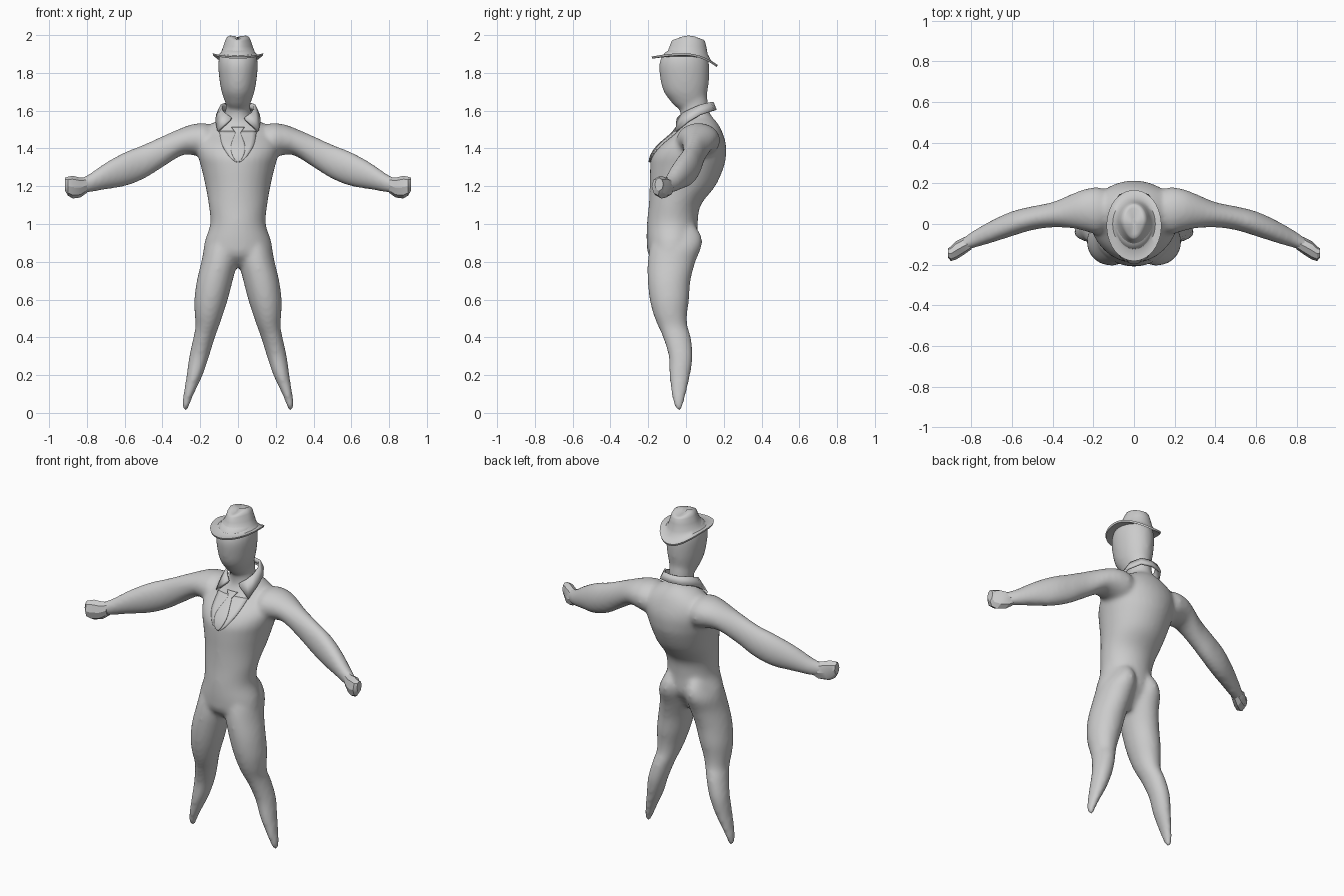
import bpy, bmesh, math
from mathutils import Vector
from mathutils.bvhtree import BVHTree

if "Cube" in bpy.data.objects:
    bpy.data.objects.remove(bpy.data.objects["Cube"])

grey = bpy.data.materials.new("plain grey")
grey.diffuse_color = (0.6, 0.6, 0.6, 1)
grey.use_nodes = True
grey.node_tree.nodes["Principled BSDF"].inputs["Base Color"].default_value = grey.diffuse_color


def finish(bm, name, angle=40):
    bmesh.ops.recalc_face_normals(bm, faces=bm.faces)
    me = bpy.data.meshes.new(name)
    bm.to_mesh(me)
    bm.free()
    me.materials.append(grey)
    ob = bpy.data.objects.new(name, me)
    bpy.context.collection.objects.link(ob)
    activate(ob)
    bpy.ops.object.shade_smooth_by_angle(angle=math.radians(angle))
    return ob


def activate(ob):
    bpy.ops.object.select_all(action='DESELECT')
    ob.select_set(True)
    bpy.context.view_layer.objects.active = ob


def spline(rows, steps):
    """Catmull-Rom interpolation between section rows."""
    out = []
    for i in range(len(rows) - 1):
        p = [rows[max(0, min(len(rows) - 1, i + k))] for k in (-1, 0, 1, 2)]
        for s in range(steps):
            t = s / steps
            out.append([0.5 * (2 * b + (c - a) * t + (2 * a - 5 * b + 4 * c - d) * t * t
                               + (3 * b - a - 3 * c + d) * t ** 3) for a, b, c, d in zip(*p)])
    return out + [list(rows[-1])]


def skin(bm, rings):
    """Bridge rings of points and cap both ends."""
    vs = [[bm.verts.new(p) for p in r] for r in rings]
    n = len(vs[0])
    for a, b in zip(vs, vs[1:]):
        for i in range(n):
            bm.faces.new((a[i], a[(i + 1) % n], b[(i + 1) % n], b[i]))
    bm.faces.new(vs[0])
    bm.faces.new(vs[-1])


def loft(bm, rows, axis='z', side=1, steps=4, n=32):
    """Elliptic sections: z rows are (z, x0, x1, y0, y1), x rows are (x, z0, z1, y0, y1)."""
    rings = []
    for t, a0, a1, b0, b1 in spline(rows, steps):
        ring = []
        for k in range(n):
            th = 2 * math.pi * k / n
            a = (a0 + a1) / 2 + (a1 - a0) / 2 * math.cos(th)
            b = (b0 + b1) / 2 + (b1 - b0) / 2 * math.sin(th)
            ring.append((a * side, b, t) if axis == 'z' else (t * side, b, a))
        rings.append(ring)
    skin(bm, rings)


def sym(rows):
    return [(z, -w, w, f, b) for z, w, f, b in rows]


# Body sections
torso = sym([(.77, .06, -.13, -.02), (.83, .17, -.195, .02), (.9, .178, -.208, .06),
             (1.0, .147, -.207, .062), (1.1, .155, -.197, .078), (1.2, .172, -.192, .155),
             (1.3, .195, -.19, .2), (1.36, .212, -.182, .212), (1.42, .222, -.14, .212),
             (1.48, .2, -.07, .195), (1.53, .14, -.035, .17), (1.57, .07, -.02, .135)])
neck = sym([(1.48, .1, -.03, .16), (1.55, .075, -.03, .145), (1.6, .066, -.03, .122),
            (1.66, .066, -.03, .115), (1.72, .06, -.03, .1)])
head = sym([(1.605, .035, -.03, .05), (1.625, .058, -.06, .08), (1.66, .074, -.09, .105),
            (1.7, .087, -.118, .114), (1.76, .098, -.135, .122), (1.85, .105, -.142, .122),
            (1.91, .09, -.11, .1), (1.93, .05, -.06, .06)])
leg = [(.012, .268, .288, -.045, -.025), (.04, .257, .296, -.062, -.016), (.1, .234, .288, -.077, 0),
       (.2, .187, .272, -.088, .022), (.3, .153, .258, -.092, .036), (.4, .122, .236, -.122, .026),
       (.46, .1, .225, -.148, .008), (.52, .08, .229, -.172, .006), (.6, .054, .231, -.192, .016),
       (.7, .028, .218, -.203, .024), (.8, .004, .194, -.203, .05), (.88, .0, .178, -.19, .082),
       (.94, .01, .15, -.17, .08), (1.0, .03, .12, -.12, .04)]
arm = [(.1, 1.36, 1.5, 0, .15), (.17, 1.35, 1.533, -.05, .18), (.24, 1.365, 1.528, -.035, .172),
       (.3, 1.362, 1.508, -.022, .15), (.4, 1.3, 1.465, -.017, .108), (.5, 1.238, 1.42, -.03, .087),
       (.6, 1.2, 1.38, -.06, .062), (.7, 1.183, 1.325, -.092, .017), (.8, 1.165, 1.257, -.122, -.04),
       (.86, 1.16, 1.235, -.145, -.085)]

bm = bmesh.new()
for rows in (torso, neck, head):
    loft(bm, rows)
for s in (1, -1):
    loft(bm, leg, side=s)
    loft(bm, arm, 'x', s)
body = finish(bm, "body", 180)
# Fuse the overlapping forms into one skin and relax it
rm = body.modifiers.new("fuse", 'REMESH')
rm.mode, rm.voxel_size, rm.use_smooth_shade = 'VOXEL', 0.012, True
sm = body.modifiers.new("relax", 'SMOOTH')
sm.factor, sm.iterations = 0.5, 9
for m in ("fuse", "relax"):
    bpy.ops.object.modifier_apply(modifier=m)
tree = BVHTree.FromObject(body, bpy.context.evaluated_depsgraph_get())

# Blocky fists
fist = [(.8, 1.165, 1.245, -.125, -.055), (.835, 1.14, 1.245, -.15, -.065),
        (.875, 1.135, 1.255, -.175, -.085), (.9, 1.15, 1.25, -.182, -.11),
        (.915, 1.175, 1.245, -.165, -.12)]
for s, label in ((1, "left"), (-1, "right")):
    bm = bmesh.new()
    loft(bm, fist, 'x', s, steps=1, n=8)
    finish(bm, label + "_fist", 30)

# Hat: brim underside, rolled edge, brim top, crown; last value is brim droop
hat = [(1.885, .085, -.11, .115, 0), (1.893, .132, -.178, .163, 1), (1.904, .135, -.182, .167, 1),
       (1.902, .128, -.17, .155, .9), (1.895, .105, -.13, .13, .4), (1.908, .09, -.1, .115, .15),
       (1.94, .078, -.087, .107, 0), (1.975, .066, -.076, .1, 0), (1.99, .058, -.068, .094, 0),
       (1.997, .045, -.05, .078, 0), (1.996, .015, -.015, .03, 0)]
bm = bmesh.new()
rings = []
for z, rx, y0, y1, droop in hat:
    ring = []
    for k in range(40):
        c, s = math.cos(math.pi * k / 20), math.sin(math.pi * k / 20)
        top = max(0, (z - 1.96) / .04) * .02 * s * s if z > 1.96 else 0
        pinch = 1 - .25 * max(0, -s) * (z > 1.93)
        ring.append((rx * c * pinch, (y0 + y1) / 2 + (y1 - y0) / 2 * s,
                     z - droop * s * s * (.062 if s > 0 else .018) - top))
    rings.append(ring)
skin(bm, rings)
finish(bm, "hat", 45)

# Collar: half strip of top and bottom edge points, mirrored
half = [((0, .14, 1.645), (0, .157, 1.603)), ((.055, .128, 1.643), (.068, .143, 1.6)),
        ((.086, .075, 1.63), (.11, .078, 1.58)), ((.084, .025, 1.607), (.116, .015, 1.545)),
        ((.068, -.012, 1.588), (.106, -.052, 1.49)), ((.035, -.04, 1.563), (.039, -.046, 1.552))]
flip = lambda p: (-p[0], p[1], p[2])
strip = [tuple(map(flip, c)) for c in half[:0:-1]] + half
bm = bmesh.new()
cols = [[bm.verts.new(p) for p in c] for c in strip]
for a, b in zip(cols, cols[1:]):
    bm.faces.new((a[0], b[0], b[1], a[1]))
collar = finish(bm, "collar", 35)
sol = collar.modifiers.new("thickness", 'SOLIDIFY')
sol.thickness, sol.offset = 0.012, 0


def plate(name, rows, lift, thick=.006):
    """Thin panel hugging the chest; rows are (z, half width)."""
    bm = bmesh.new()
    grid = []
    for z, w in spline(rows, 3):
        line = []
        for k in range(9):
            x = w * (k / 4 - 1)
            hit = tree.ray_cast(Vector((x, -1, z)), Vector((0, 1, 0)))[0]
            line.append(bm.verts.new((x, hit.y - lift, z)))
        grid.append(line)
    for a, b in zip(grid, grid[1:]):
        for i in range(8):
            bm.faces.new((a[i], a[i + 1], b[i + 1], b[i]))
    ob = finish(bm, name, 40)
    m = ob.modifiers.new("thickness", 'SOLIDIFY')
    m.thickness, m.offset = thick, 0


# Shirt front and tie
plate("shirt_front", [(1.325, .006), (1.35, .04), (1.4, .075), (1.44, .09), (1.49, .098)], .003)
plate("tie", [(1.328, .006), (1.36, .028), (1.41, .038), (1.475, .015), (1.485, .015), (1.512, .034)], .008)
